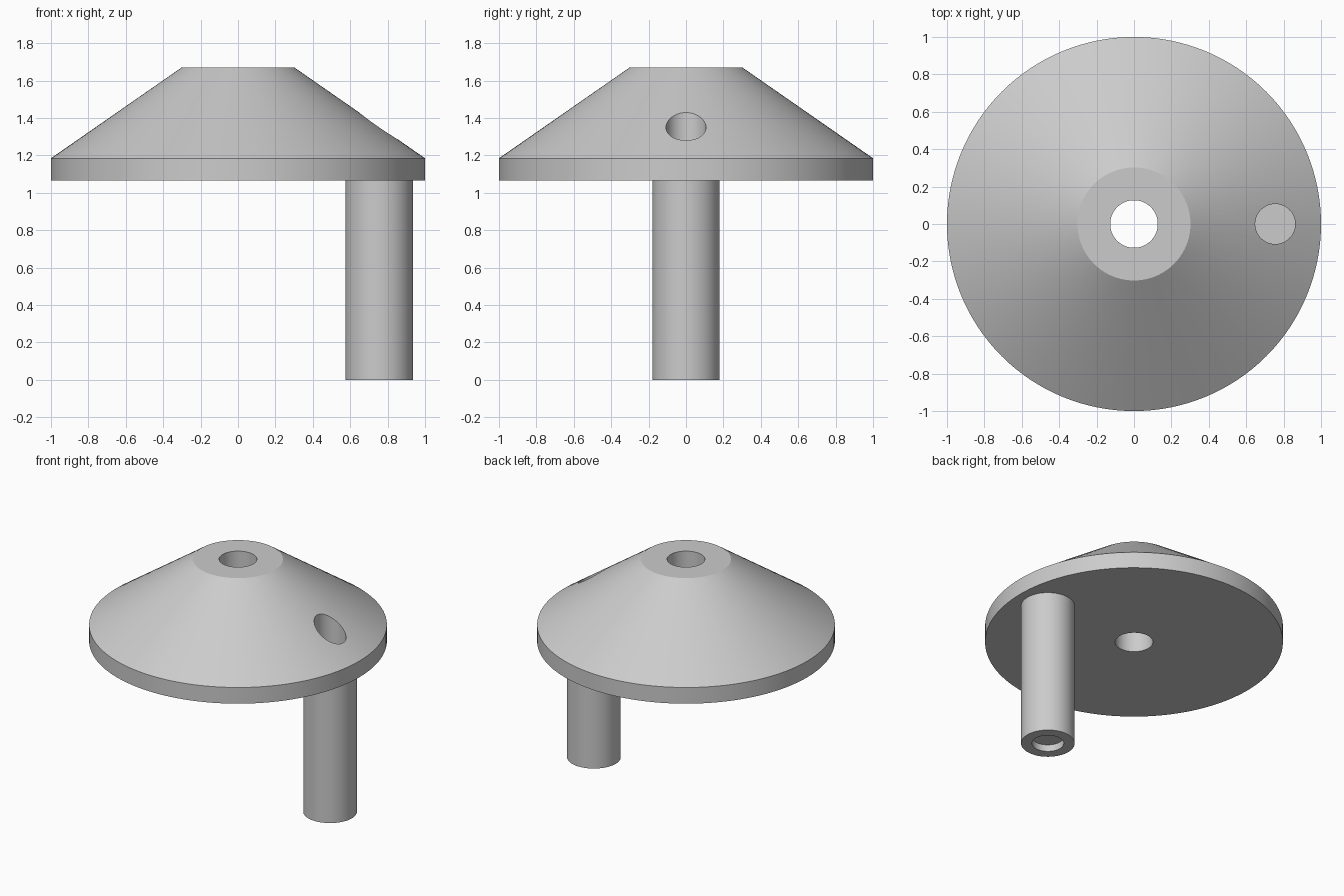
import bpy
import bmesh
from math import radians, tau
from mathutils import Matrix

if "Cube" in bpy.data.objects:
    bpy.data.objects.remove(bpy.data.objects["Cube"])

SEGMENTS = 128
GRIP_X = 0.755
BORE = 0.107

grey = bpy.data.materials.new("plain grey")
grey.use_nodes = True
colour = (0.6, 0.6, 0.6, 1)
grey.diffuse_color = colour
grey.node_tree.nodes["Principled BSDF"].inputs["Base Color"].default_value = colour


def lathe(name, profile, x=0, closed=False):
    """Revolve a list of (radius, height) points around a vertical axis."""
    bm = bmesh.new()
    verts = [bm.verts.new((r, 0, z)) for r, z in profile]
    ends = verts[1:] + verts[:1] if closed else verts[1:]
    edges = [bm.edges.new(pair) for pair in zip(verts, ends)]
    bmesh.ops.spin(bm, geom=verts + edges, axis=(0, 0, 1), cent=(0, 0, 0),
                   angle=tau, steps=SEGMENTS, use_merge=False)
    bmesh.ops.remove_doubles(bm, verts=bm.verts, dist=0.0001)
    bmesh.ops.recalc_face_normals(bm, faces=bm.faces)
    bmesh.ops.translate(bm, verts=bm.verts, vec=(x, 0, 0))
    mesh = bpy.data.meshes.new(name)
    bm.to_mesh(mesh)
    bm.free()
    mesh.materials.append(grey)
    obj = bpy.data.objects.new(name, mesh)
    bpy.context.collection.objects.link(obj)
    return obj


def smooth(obj):
    bpy.ops.object.select_all(action="DESELECT")
    obj.select_set(True)
    bpy.context.view_layer.objects.active = obj
    bpy.ops.object.shade_smooth_by_angle(angle=radians(25))


# Conical wheel with a rim and a central axle hole
wheel = lathe("conical_wheel", [(0.127, 1.065), (1, 1.065), (1, 1.185),
                                (0.302, 1.67), (0.127, 1.67)], closed=True)

# Bore through the wheel above the handle
cutter = lathe("bore_cutter", [(0, 0.9), (BORE, 0.9), (BORE, 1.9), (0, 1.9)], GRIP_X)
cut = wheel.modifiers.new("bore", "BOOLEAN")
cut.operation = "DIFFERENCE"
cut.solver = "EXACT"
cut.object = cutter
bpy.context.view_layer.objects.active = wheel
bpy.ops.object.modifier_apply(modifier=cut.name)
bpy.data.objects.remove(cutter)
smooth(wheel)

# Hollow handle with a thin web above a shallow recess in its foot
handle = lathe("handle", [(0, 0.05), (BORE, 0.05), (BORE, 0), (0.18, 0), (0.18, 1.065),
                          (BORE, 1.065), (BORE, 0.1), (0, 0.1)], GRIP_X)
smooth(handle)
